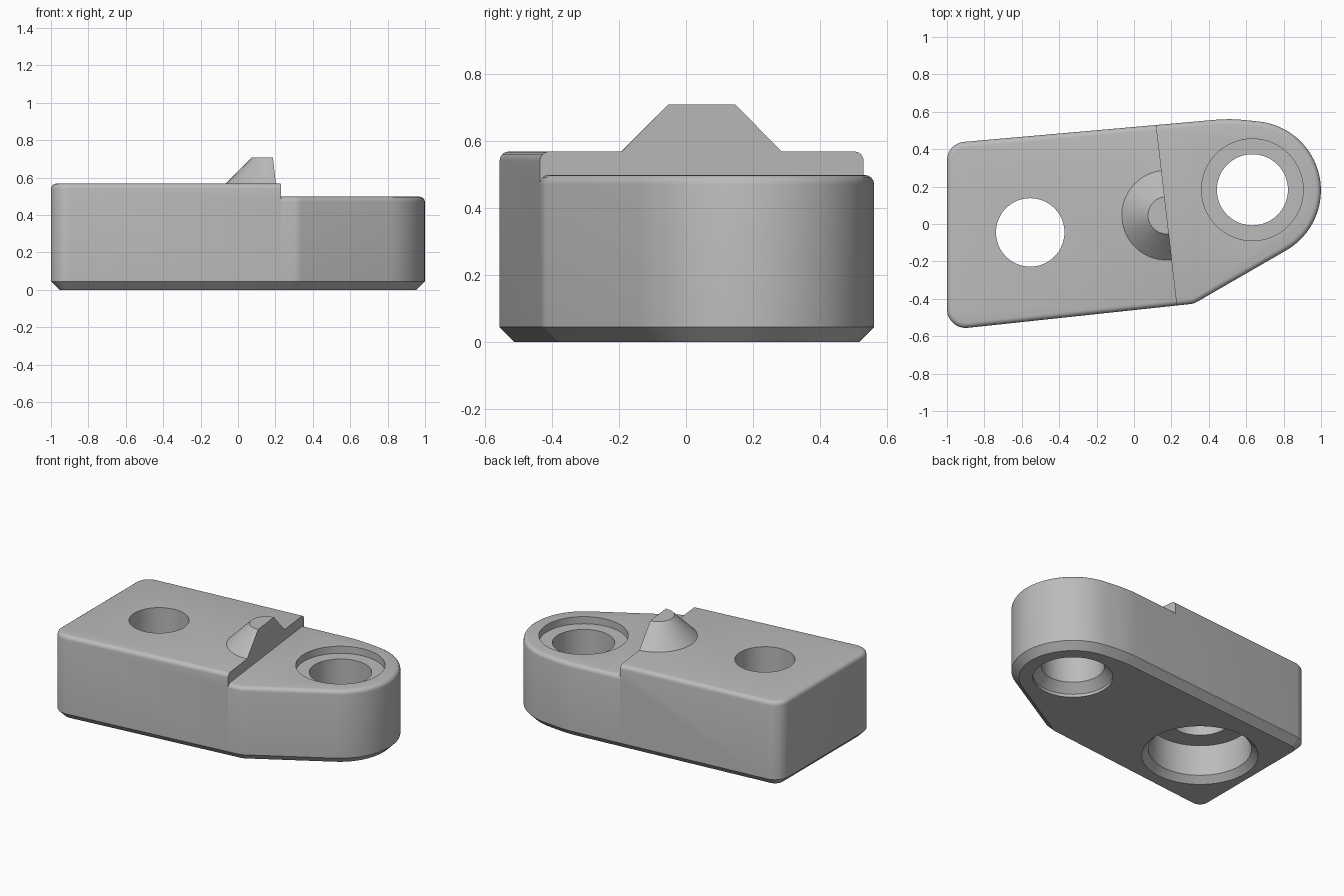
import bpy, bmesh, math
from mathutils import Vector

if "Cube" in bpy.data.objects:
    bpy.data.objects.remove(bpy.data.objects["Cube"])

mat = bpy.data.materials.new("plain grey")
mat.use_nodes = True
GREY = (0.5, 0.5, 0.5, 1)
mat.diffuse_color = GREY
mat.node_tree.nodes["Principled BSDF"].inputs["Base Color"].default_value = GREY

TOP, LOW, CHAMFER, ROUND = 0.568, 0.498, 0.045, 0.028
STEP_POINT = Vector((0.175, 0.047, 0))
STEP_NORMAL = Vector((0.95, 0.11, 0)).normalized()

# Plan outline corners, counter-clockwise: x, y, fillet radius, segments
CORNERS = [(-1, -0.567, 0.1, 8), (0.32, -0.426, 0.1, 4), (1.801, 0.429, 0.37, 32),
           (0.514, 0.564, 0.8, 4), (-1, 0.431, 0.1, 8)]


def fillets():
    """Outline as (arc centre, radius, outward normal), so it can be offset."""
    out = []
    for i, (x, y, r, segs) in enumerate(CORNERS):
        p = Vector((x, y))
        d1 = (p - Vector(CORNERS[i - 1][:2])).normalized()
        d2 = (Vector(CORNERS[(i + 1) % len(CORNERS)][:2]) - p).normalized()
        turn = math.atan2(d1.cross(d2), d1.dot(d2))
        centre = p + (d2 - d1).normalized() * r / math.cos(turn / 2)
        start = math.atan2(-d1.x, d1.y)
        for k in range(segs + 1):
            a = start + turn * k / segs
            out.append((centre, r, Vector((math.cos(a), math.sin(a)))))
    return out


def make_object(name, bm):
    bmesh.ops.recalc_face_normals(bm, faces=bm.faces)
    mesh = bpy.data.meshes.new(name)
    bm.to_mesh(mesh)
    bm.free()
    mesh.materials.append(mat)
    obj = bpy.data.objects.new(name, mesh)
    bpy.context.collection.objects.link(obj)
    return obj


def loft(bm, rings):
    """Closed solid through a stack of equal-length rings."""
    loops = [[bm.verts.new(c) for c in ring] for ring in rings]
    n = len(loops[0])
    for a, b in zip(loops, loops[1:]):
        for i in range(n):
            j = (i + 1) % n
            bm.faces.new((a[i], a[j], b[j], b[i]))
    bm.faces.new(loops[0][::-1])
    bm.faces.new(loops[-1])


def lathe(profile, x, y, segs=64):
    bm = bmesh.new()
    loft(bm, [[(x + r * math.cos(math.tau * k / segs),
                y + r * math.sin(math.tau * k / segs), z) for k in range(segs)]
              for r, z in profile])
    return bm


def block(name, height):
    """Body with a chamfered bottom and a rounded top rim."""
    levels = [(CHAMFER, 0), (0, CHAMFER)]
    for k in range(5):
        a = math.pi / 2 * k / 4
        levels.append((ROUND * (1 - math.cos(a)), height - ROUND * (1 - math.sin(a))))
    bm = bmesh.new()
    outline = fillets()
    loft(bm, [[(*(c + n * (r - d)), z) for c, r, n in outline] for d, z in levels])
    return make_object(name, bm)


def drill(obj, profile, x, y):
    cutter = make_object("hole_cutter", lathe(profile, x, y))
    cutter.hide_render = True
    mod = obj.modifiers.new("hole", 'BOOLEAN')
    mod.operation, mod.solver, mod.object = 'DIFFERENCE', 'EXACT', cutter
    bpy.context.view_layer.objects.active = obj
    bpy.ops.object.modifier_apply(modifier=mod.name)
    bpy.data.objects.remove(cutter)


def cut_at_step(bm, keep_right=False, fill=True):
    geom = bm.verts[:] + bm.edges[:] + bm.faces[:]
    cut = bmesh.ops.bisect_plane(bm, geom=geom, plane_co=STEP_POINT, plane_no=STEP_NORMAL,
                                 clear_outer=not keep_right, clear_inner=keep_right)
    if not fill:
        return []
    edges = [e for e in cut["geom_cut"] if isinstance(e, bmesh.types.BMEdge)]
    return bmesh.ops.edgeloop_fill(bm, edges=edges)["faces"]


# Tall half: through hole with a wide bore underneath
tall_block = block("tall_block", TOP)
drill(tall_block, [(0.36, -0.01), (0.31, 0.04), (0.31, 0.245), (0.183, 0.245), (0.183, 0.7)],
      -0.555, -0.045)
bm = bmesh.new()
bm.from_mesh(tall_block.data)
caps = cut_at_step(bm)
# Keep only the exposed strip of the step wall
wall = [g for f in caps for g in (f, *f.edges, *f.verts)]
bmesh.ops.bisect_plane(bm, geom=list(set(wall)), plane_co=(0, 0, LOW - ROUND), plane_no=(0, 0, 1))
hidden = [f for f in bm.faces if abs(f.normal.dot(STEP_NORMAL)) > 0.999
          and abs((f.calc_center_median() - STEP_POINT).dot(STEP_NORMAL)) < 0.001
          and f.calc_center_median().z < LOW - ROUND]
bmesh.ops.delete(bm, geom=hidden, context='FACES_ONLY')
bm.to_mesh(tall_block.data)
bm.free()

# Low rounded half: counterbored hole with a flared bottom
low_block = block("low_block", LOW)
drill(low_block, [(0.24, -0.02), (0.24, 0.02), (0.19, 0.075), (0.19, 0.45), (0.272, 0.45),
                  (0.272, 0.6)], 0.633, 0.183)
bm = bmesh.new()
bm.from_mesh(low_block.data)
cut_at_step(bm, keep_right=True, fill=False)
bm.to_mesh(low_block.data)
bm.free()

# Half cone stop, flush with the step wall
bm = lathe([(0.24, TOP), (0.1, 0.708)], STEP_POINT.x, STEP_POINT.y)
cut_at_step(bm)
cone_stop = make_object("cone_stop", bm)

# Smooth curved walls, crisp edges
bpy.ops.object.select_all(action='DESELECT')
for obj in (tall_block, low_block, cone_stop):
    obj.select_set(True)
bpy.context.view_layer.objects.active = tall_block
bpy.ops.object.shade_smooth_by_angle(angle=math.radians(30))
